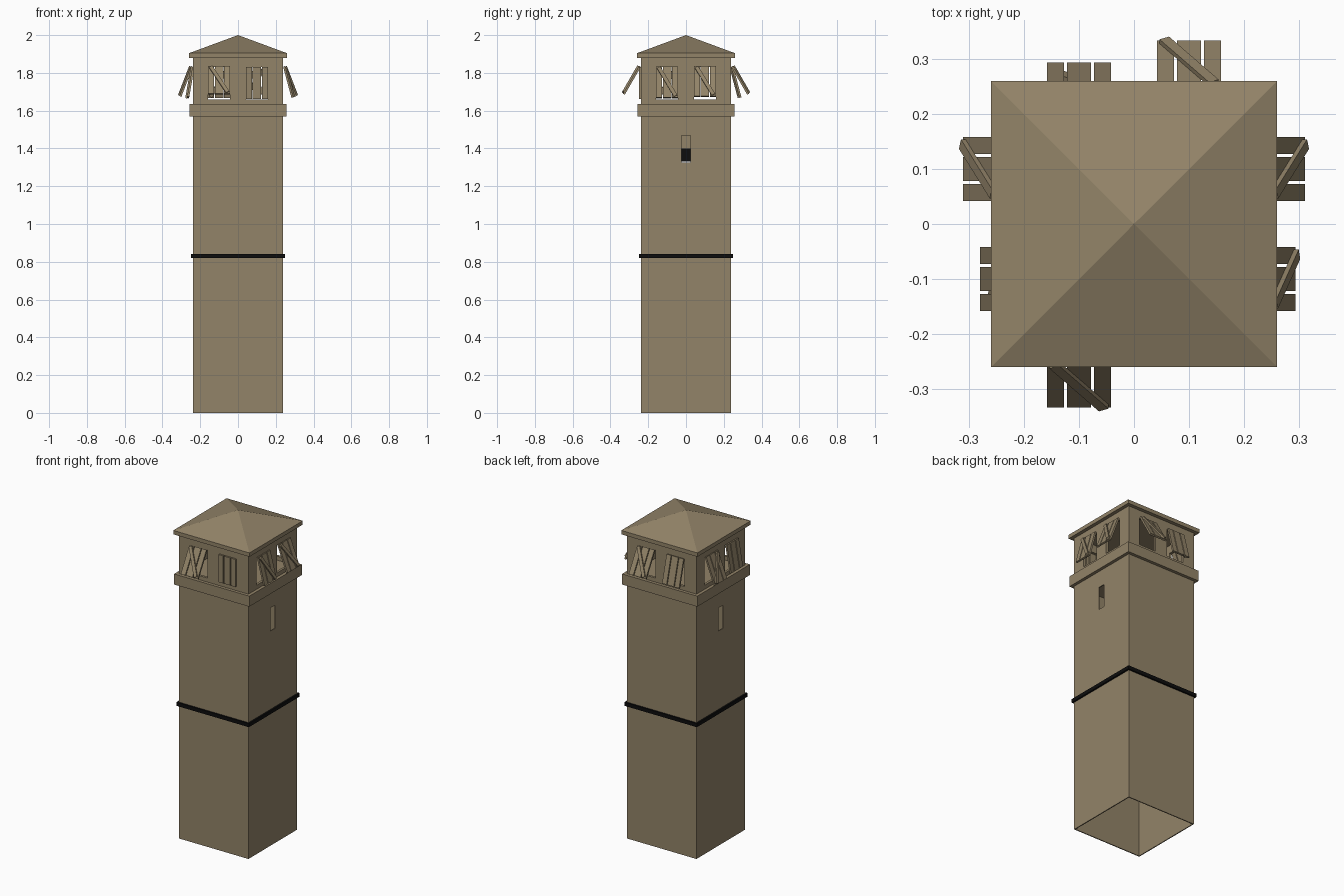
import bpy, bmesh, math
from mathutils import Matrix, Vector

if "Cube" in bpy.data.objects:
    bpy.data.objects.remove(bpy.data.objects["Cube"])


def material(name, rgb):
    m = bpy.data.materials.new(name)
    m.diffuse_color = (*rgb, 1)
    m.use_nodes = True
    m.node_tree.nodes["Principled BSDF"].inputs["Base Color"].default_value = m.diffuse_color
    return m


TAN = material("weathered_tan", (0.29, 0.23, 0.14))
DARK = material("dark_iron", (0.004, 0.004, 0.004))


def add_box(bm, lo, hi, mat=Matrix()):
    lo, hi = Vector(lo), Vector(hi)
    size = hi - lo
    m = mat @ Matrix.Translation((lo + hi) / 2) @ Matrix.Diagonal((*size, 1))
    bmesh.ops.create_cube(bm, size=1, matrix=m)


def finish(bm, name, mat=TAN):
    me = bpy.data.meshes.new(name)
    bm.to_mesh(me)
    bm.free()
    ob = bpy.data.objects.new(name, me)
    bpy.context.collection.objects.link(ob)
    me.materials.append(mat)
    return ob


def boxes(name, items, mat=TAN):
    bm = bmesh.new()
    for it in items:
        add_box(bm, *it)
    return finish(bm, name, mat)


def cut(ob, cutter):
    mod = ob.modifiers.new("cut", 'BOOLEAN')
    mod.operation = 'DIFFERENCE'
    mod.solver = 'EXACT'
    mod.object = cutter
    bpy.context.view_layer.objects.active = ob
    bpy.ops.object.modifier_apply(modifier=mod.name)
    bpy.data.objects.remove(cutter)


def side(k):
    # frame of each wall: 0 front, 1 right, 2 back, 3 left
    return Matrix.Rotation(k * math.pi / 2, 4, 'Z')


# shaft: thin shell, open underneath, arrow slits left and right
W = 0.238
shaft = boxes("shaft", [((-W, -W, 0), (W, W, 1.58))])
i = W - 0.006
cut(shaft, boxes("shaft_hollow", [((-i, -i, -0.1), (i, i, 1.572))]))
cut(shaft, boxes("slit_cutter", [((-0.023, -0.3, 1.325), (0.023, -0.2, 1.468), side(k))
                                 for k in (1, 3)]))

# baffle seen behind the slits
boxes("slit_baffle_lower", [((-0.01, -0.06, 1.332), (0.01, 0.06, 1.40))], DARK)
boxes("slit_baffle_upper", [((-0.01, -0.06, 1.40), (0.01, 0.06, 1.575))])

# iron band around the middle
boxes("iron_band", [((-0.248, -0.248, 0.82), (0.248, -0.236, 0.842), side(k))
                    for k in range(4)], DARK)

# ledge under the lookout room
boxes("ledge", [((-0.257, -0.257, 1.57), (0.257, 0.257, 1.635))])

# lookout room with two windows per wall
room = boxes("lookout_room", [((-W, -W, 1.625), (W, W, 1.89))])
i = W - 0.015
cut(room, boxes("room_hollow", [((-i, -i, 1.6), (i, i, 1.95))]))
cut(room, boxes("window_cutter", [((u - 0.058, -0.3, 1.66), (u + 0.058, -0.2, 1.83), side(k))
                                  for k in range(4) for u in (-0.1, 0.1)]))

# pyramid roof with a thin eaves lip
bm = bmesh.new()
R = 0.26
corners = [(-R, -R), (R, -R), (R, R), (-R, R)]
low = [bm.verts.new((x, y, 1.88)) for x, y in corners]
up = [bm.verts.new((x, y, 1.904)) for x, y in corners]
apex = bm.verts.new((0, 0, 2.0))
bm.faces.new(low[::-1])
for a in range(4):
    b = (a + 1) % 4
    bm.faces.new((low[a], low[b], up[b], up[a]))
    bm.faces.new((up[a], up[b], apex))
finish(bm, "roof")

# top-hung plank shutters: wall, offset, opening angle, brace outside, brace direction
SHUTTERS = [(0, -0.1, 30, True, 1), (0, 0.1, 0, False, 1),
            (1, -0.1, 15, True, 1), (1, 0.1, 21, True, 1),
            (2, -0.1, 30, True, 1), (2, 0.1, 15, False, 1),
            (3, -0.1, 21, True, -1), (3, 0.1, 10, False, 1)]
for n, (k, u, ang, outside, d) in enumerate(SHUTTERS):
    # local frame hangs down -z, outer side faces -y
    m = (side(k) @ Matrix.Translation((u, -W - 0.001, 1.832))
         @ Matrix.Rotation(math.radians(-ang), 4, 'X'))
    bm = bmesh.new()
    for a, b in ((-0.058, -0.027), (-0.022, 0.022), (0.027, 0.058)):
        add_box(bm, (a, -0.011, -0.17), (b, 0, 0), m)
    y = -0.020 if outside else 0.0
    brace = m @ Matrix.Translation((0, y, -0.085)) @ Matrix.Rotation(
        math.radians(-30 * d), 4, 'Y')
    add_box(bm, (-0.010, 0, -0.09), (0.010, 0.009, 0.09), brace)
    finish(bm, "shutter_%d" % (n + 1))
